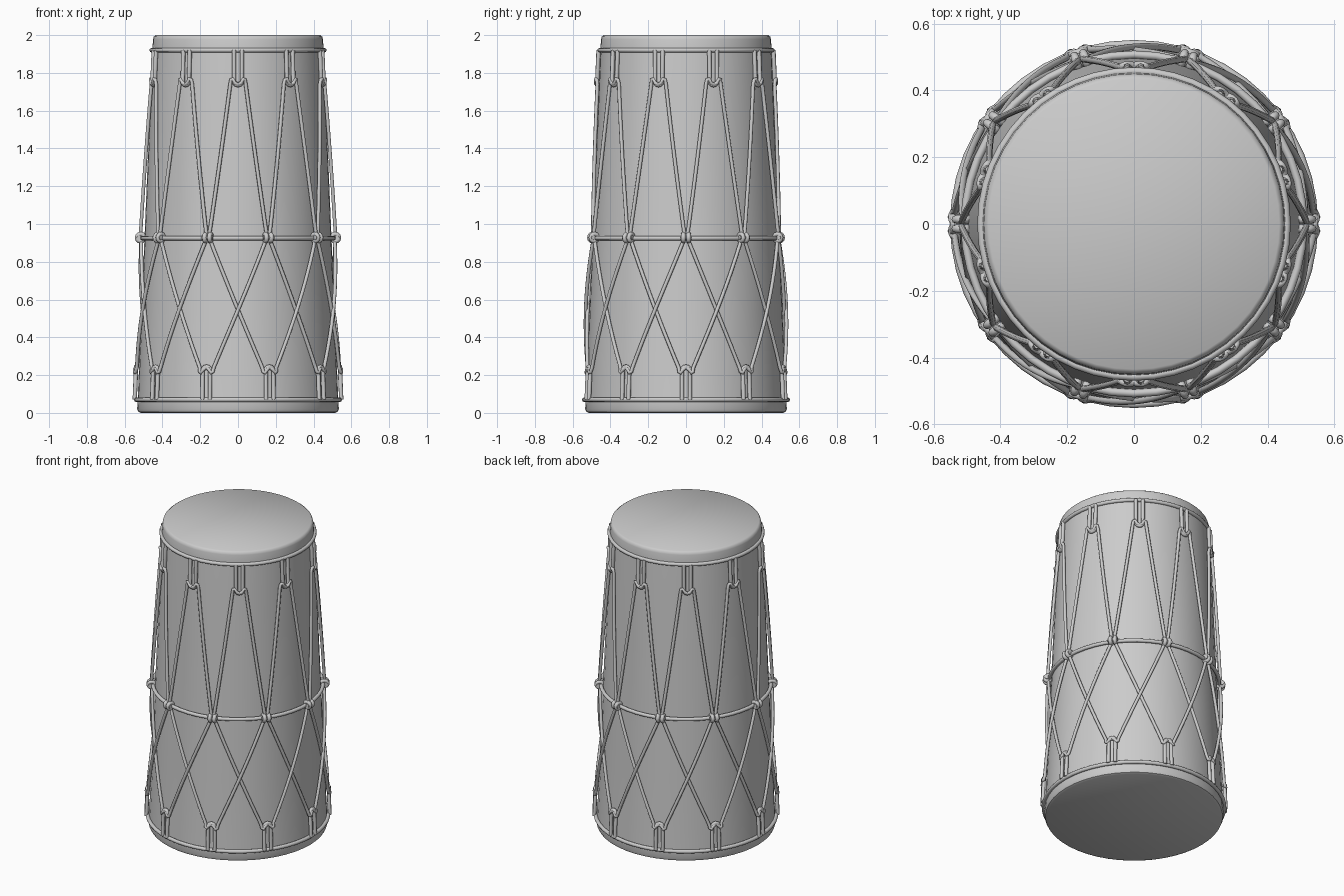
import bpy, bmesh, math
from math import sin, cos, pi, radians

if "Cube" in bpy.data.objects:
    bpy.data.objects.remove(bpy.data.objects["Cube"])

SEG = 48
N = 10
STEP = radians(36)


def R(z):
    return 0.534 - 0.042 * z


def P(a, z, off, side=0.0):
    # point on the drum wall at angle a, pushed out by off and sideways by side
    r = R(z) + off
    a += side / r
    return (r * cos(a), r * sin(a), z)


def lathe(name, profile):
    bm = bmesh.new()
    rings = [[bm.verts.new((r * cos(2*pi*i/SEG), r * sin(2*pi*i/SEG), z)) for i in range(SEG)]
             for r, z in profile]
    for lo, hi in zip(rings, rings[1:]):
        for i in range(SEG):
            j = (i + 1) % SEG
            bm.faces.new((lo[i], lo[j], hi[j], hi[i]))
    bm.faces.new(rings[0][::-1])
    bm.faces.new(rings[-1])
    me = bpy.data.meshes.new(name)
    bm.to_mesh(me)
    bm.free()
    ob = bpy.data.objects.new(name, me)
    bpy.context.collection.objects.link(ob)
    bpy.ops.object.select_all(action='DESELECT')
    ob.select_set(True)
    bpy.context.view_layer.objects.active = ob
    bpy.ops.object.shade_smooth_by_angle(angle=radians(40))


def ropes(name, paths, radius, cyclic=False):
    cu = bpy.data.curves.new(name, 'CURVE')
    cu.dimensions = '3D'
    cu.bevel_depth = radius
    cu.bevel_resolution = 2
    cu.use_fill_caps = True
    for pts in paths:
        s = cu.splines.new('POLY')
        s.points.add(len(pts) - 1)
        for sp, p in zip(s.points, pts):
            sp.co = (*p, 1)
        s.use_cyclic_u = cyclic
        s.use_smooth = True
    bpy.context.collection.objects.link(bpy.data.objects.new(name, cu))


# Tapered shell with rounded skins at both ends
lathe("drum_body", [(0.515, 0), (0.528, 0.006), (0.534, 0.02), (R(0.08), 0.08), (R(0.5), 0.5),
                    (R(0.93), 0.93), (R(1.4), 1.4), (R(1.92), 1.92),
                    (0.45, 1.978), (0.446, 1.992), (0.435, 2.0)])

# Three horizontal hoops
for name, z, off in (("top_hoop", 1.92, 0.004), ("middle_hoop", 0.925, 0.012), ("bottom_hoop", 0.07, 0.008)):
    ropes(name, [[P(2*pi*i/SEG, z, off) for i in range(SEG)]], 0.012, True)

top_angles = [-pi/2 + STEP * k for k in range(N)]
low_angles = [a + STEP / 2 for a in top_angles]


# U-shaped loops hanging from the top hoop and standing on the bottom hoop
def u_loop(a, z0, z1, off, w=0.021):
    d = 1 if z1 > z0 else -1
    pts = [P(a, z0, off, -w), P(a, z1 - d * w, off, -w)]
    pts += [P(a, z1 - d * w + d * w * sin(t * pi / 6), off, -w * cos(t * pi / 6)) for t in range(1, 6)]
    return pts + [P(a, z1 - d * w, off, w), P(a, z0, off, w)]


ropes("top_loops", [u_loop(a, 1.92, 1.735, 0.010) for a in top_angles], 0.0115)
ropes("bottom_loops", [u_loop(a, 0.07, 0.245, 0.016) for a in low_angles], 0.0115)

# Diagonal lacing: hook through a loop, then run along the wall to a knot
upper, lower = [], []
for k in range(N):
    for s in (-1, 1):
        a = top_angles[k]
        hook = [P(a, 1.74, 0.014, 0), P(a, 1.745, 0.018, s * 0.016), P(a, 1.768, 0.018, s * 0.027),
                P(a, 1.764, 0.014, s * 0.037)]
        a0, a1 = a + s * 0.04 / R(1.74), a + s * (STEP / 2 - 0.012)
        run = [P(a0 + (a1 - a0) * t / 8, 1.74 + (0.93 - 1.74) * t / 8, 0.010 + 0.012 * t / 8)
               for t in range(9)]
        upper.append(hook + run)

        b = low_angles[k]
        hook = [P(b, 0.238, 0.016, 0), P(b, 0.232, 0.022, s * 0.014), P(b, 0.212, 0.022, s * 0.027),
                P(b, 0.218, 0.018, s * 0.036)]
        b0, b1 = b + s * 0.038 / R(0.24), b + s * (STEP - 0.018)
        run = [P(b0 + (b1 - b0) * t / 12, 0.24 + (0.92 - 0.24) * t / 12,
                 0.013 + s * 0.005 * sin(pi * t / 12) + 0.004 * t / 12) for t in range(13)]
        lower.append(hook + run)
ropes("upper_lacing", upper, 0.010)
ropes("lower_lacing", lower, 0.010)

# Knots: paired wraps around the middle hoop where the lacing meets
wraps = []
for a in low_angles:
    for side in (-0.014, 0.014):
        wraps.append([P(a, 0.928 + 0.019 * sin(t * pi / 6), 0.020 + 0.019 * cos(t * pi / 6), side)
                      for t in range(12)])
ropes("knot_wraps", wraps, 0.0125, True)
ropes("knot_bands", [[P(a, 0.928, 0.030, x) for x in (-0.03, -0.015, 0, 0.015, 0.03)] for a in low_angles], 0.012)
